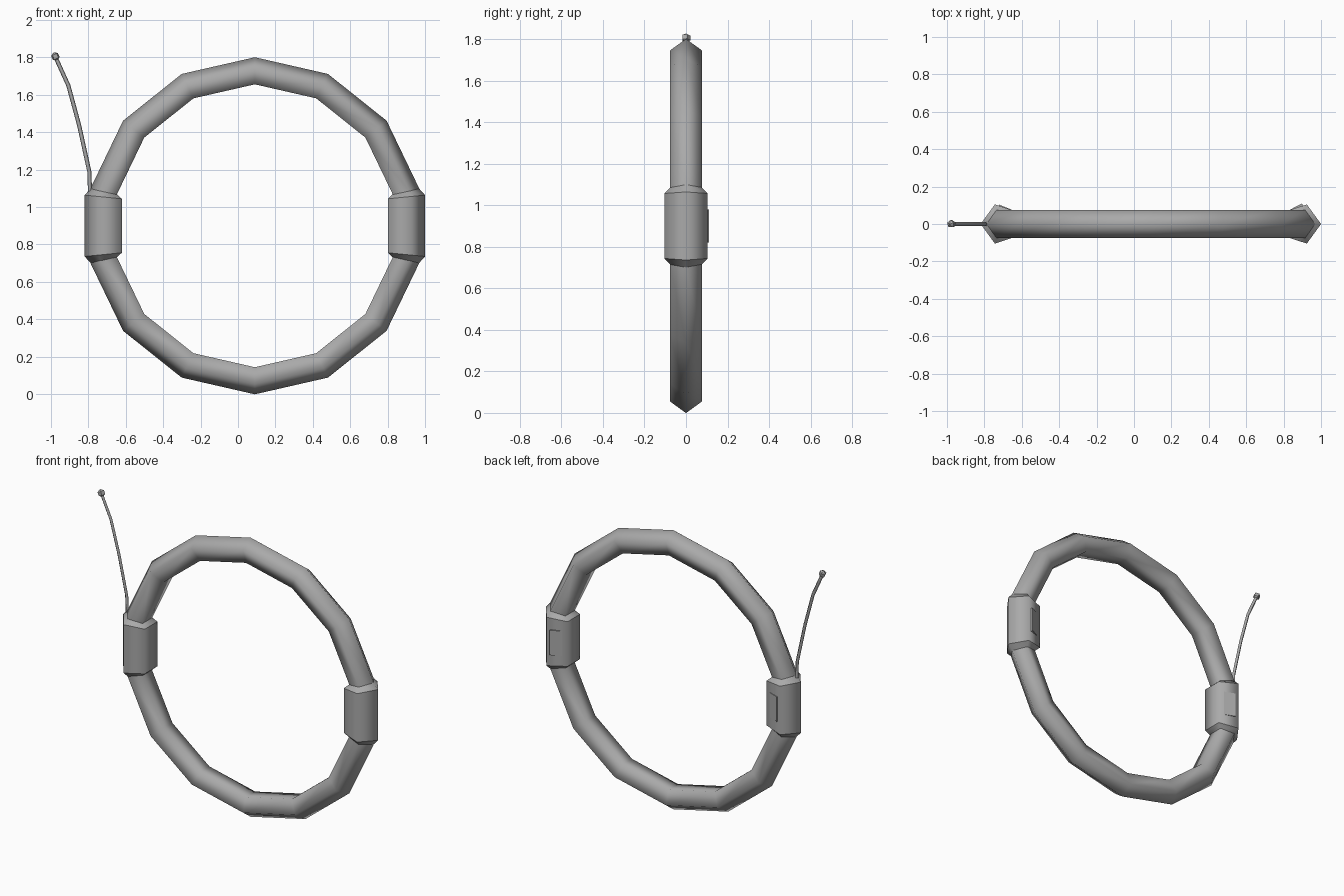
import bpy, bmesh
from math import pi, sin, cos, radians
from mathutils import Vector

if "Cube" in bpy.data.objects:
    bpy.data.objects.remove(bpy.data.objects["Cube"])

CX, CZ = 0.09, 0.90   # centre of the hoop

# Dark grey used by every part
grey = bpy.data.materials.new("dark_grey")
grey.diffuse_color = (0.4, 0.4, 0.4, 1)
grey.use_nodes = True
grey.node_tree.nodes["Principled BSDF"].inputs["Base Color"].default_value = grey.diffuse_color


def mesh_object(name, bm):
    bmesh.ops.recalc_face_normals(bm, faces=bm.faces)
    me = bpy.data.meshes.new(name)
    bm.to_mesh(me)
    bm.free()
    ob = bpy.data.objects.new(name, me)
    bpy.context.collection.objects.link(ob)
    return ob


# Hoop: 14 segments with a five-sided section
bpy.ops.mesh.primitive_torus_add(major_segments=14, minor_segments=5,
                                 major_radius=0.821, minor_radius=0.08,
                                 location=(CX, 0, CZ), rotation=(pi / 2, pi / 14, 0))
bpy.context.object.name = "hoop"
bpy.ops.object.shade_smooth()


# Grip sleeve: five-sided collar whose ends taper down to the hoop
def sleeve(name, side):
    bm = bmesh.new()
    stations = [(0.077, 0.183, 0.228), (0.11, 0.153, 0.1),
                (0.11, -0.153, -0.1), (0.077, -0.183, -0.228)]
    rings = []
    for r, z, tilt in stations:
        ring = []
        for i in range(5):
            a = i * 2 * pi / 5
            ring.append(bm.verts.new((CX + side * (0.80 + r * cos(a)), r * sin(a),
                                      CZ + z + tilt * r * cos(a))))
        rings.append(ring)
    for a, b in zip(rings, rings[1:]):
        for i in range(5):
            j = (i + 1) % 5
            bm.faces.new((a[i], a[j], b[j], b[i])).smooth = True
    for ring in rings[1:3]:
        for i in range(5):
            bm.edges.get((ring[i], ring[(i + 1) % 5])).smooth = False
    mesh_object(name, bm)


# Thin wedge plate on the back face of a sleeve, raised on its outer edge
def plate(name, side, lift):
    a = radians(108)
    n = Vector((side * cos(a), sin(a), 0))
    out = Vector((side * sin(a), -cos(a), 0))
    c = Vector((CX + side * 0.80, 0, CZ)) + n * 0.089
    bm = bmesh.new()
    corners = [(-0.03, -0.08, 0.001), (0.042, -0.08, lift),
               (0.042, 0.08, lift), (-0.03, 0.08, 0.001)]
    low = [bm.verts.new(c + out * u + Vector((0, 0, w))) for u, w, h in corners]
    high = [bm.verts.new(v.co + n * k[2]) for v, k in zip(low, corners)]
    bm.faces.new(high)
    bm.faces.new(low)
    for i in range(4):
        j = (i + 1) % 4
        bm.faces.new((low[i], low[j], high[j], high[i]))
    mesh_object(name, bm)


for label, side, lift in (("left", -1, 0.006), ("right", 1, 0.013)):
    sleeve(label + "_grip", side)
    plate(label + "_back_plate", side, lift)

# Antenna: thin bent rod rising from the left grip
cu = bpy.data.curves.new("antenna", 'CURVE')
cu.dimensions = '3D'
cu.bevel_depth = 0.011
cu.bevel_resolution = 0
cu.use_fill_caps = True
path = [(-0.79, 1.05), (-0.795, 1.19), (-0.85, 1.44), (-0.907, 1.65), (-0.975, 1.80)]
sp = cu.splines.new('POLY')
sp.points.add(len(path) - 1)
for p, (x, z) in zip(sp.points, path):
    p.co = (x, 0, z, 1)
antenna = bpy.data.objects.new("antenna", cu)
bpy.context.collection.objects.link(antenna)
bpy.ops.object.select_all(action='DESELECT')
antenna.select_set(True)
bpy.context.view_layer.objects.active = antenna
bpy.ops.object.convert(target='MESH')
bpy.ops.object.shade_smooth()

# Antenna tip: small faceted knob
bpy.ops.mesh.primitive_uv_sphere_add(segments=5, ring_count=3, radius=0.024,
                                     location=(-0.976, 0, 1.805),
                                     rotation=(0, radians(-25), 0))
bpy.context.object.name = "antenna_tip"

for ob in bpy.data.objects:
    ob.data.materials.clear()
    ob.data.materials.append(grey)
